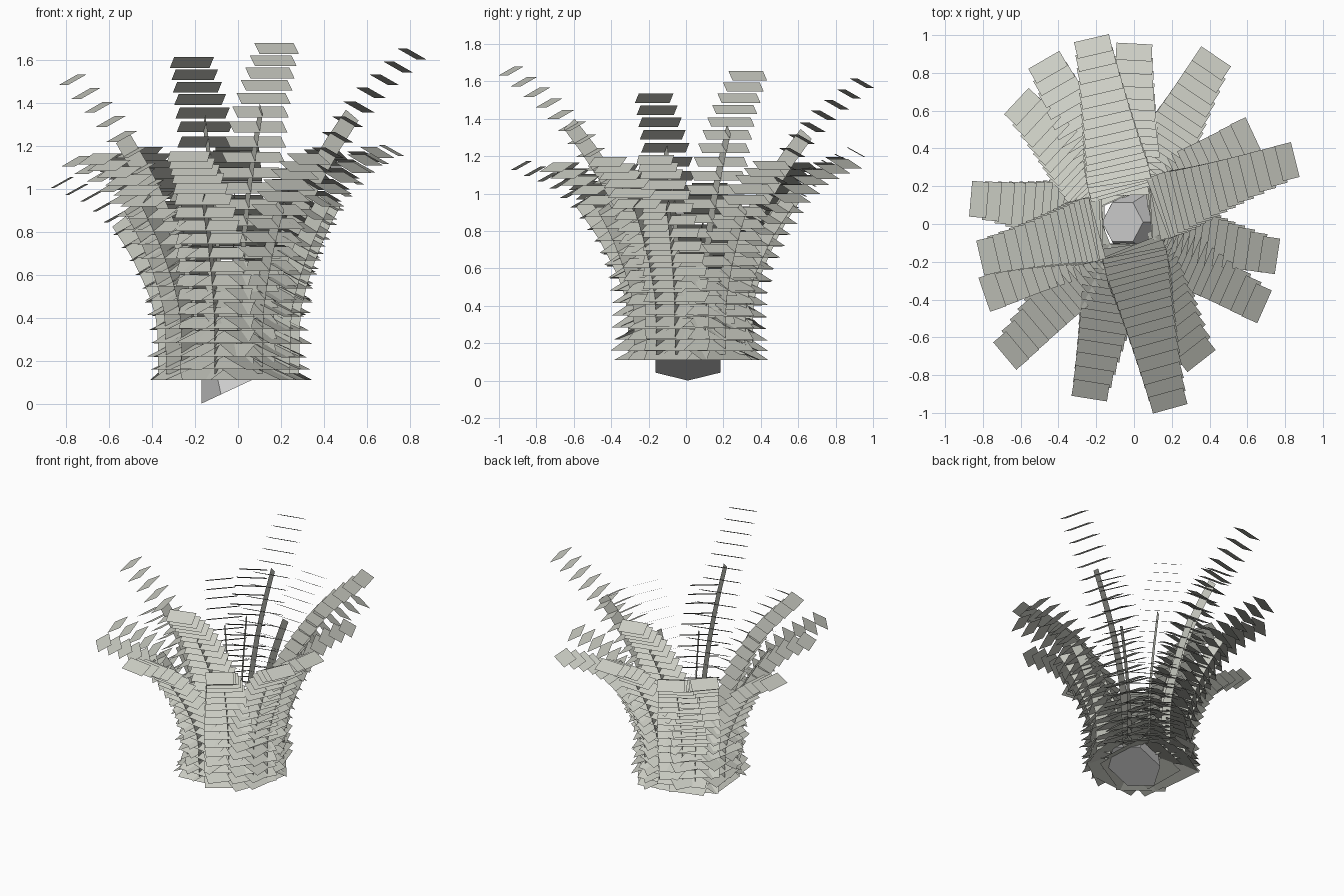
import bpy, bmesh, random
from math import radians, cos, sin
from mathutils import Vector, Matrix

if "Cube" in bpy.data.objects:
    bpy.data.objects.remove(bpy.data.objects["Cube"])

random.seed(4)
CENTER = Vector((-0.04, 0.02, 0))

# Side profiles (radius, height); the last point is stretched to each tip
TALL = [(0.19, 0.14), (0.20, 0.40), (0.26, 0.68), (0.38, 0.98), (0.50, 1.18),
        (0.62, 1.35), (0.72, 1.46), (0.94, 1.65)]
LOW = [(0.28, 0.14), (0.29, 0.42), (0.35, 0.60), (0.45, 0.80), (0.56, 0.96),
       (0.68, 1.07), (0.85, 1.15)]

# Fronds: leaf heading in degrees, tip x, tip y, tip height
TALL_TIPS = [(14, 0.81, 0.33, 1.63), (103, -0.215, 0.94, 1.59),
             (193, -0.77, -0.17, 1.51), (285.5, 0.18, -0.935, 1.655)]
LOW_TIPS = [(25, 0.59, 0.46, 1.15), (56, 0.41, 0.85, 1.16), (87, 0.0, 0.91, 1.22),
            (120, -0.455, 0.83, 1.17), (137, -0.59, 0.62, 1.14), (175, -0.82, 0.13, 1.03),
            (199, -0.75, -0.36, 1.13), (220, -0.65, -0.67, 1.14), (261, -0.23, -0.88, 1.15),
            (308, 0.33, -0.69, 1.14), (336, 0.65, -0.42, 1.17), (351.5, 0.715, -0.165, 1.18)]

leaf_mat = bpy.data.materials.new("leaf")
leaf_mat.diffuse_color = (0.6, 0.61, 0.55, 1)
leaf_mat.use_nodes = True
leaf_mat.node_tree.nodes["Principled BSDF"].inputs["Base Color"].default_value = leaf_mat.diffuse_color


def make_object(name, bm, mat=None):
    mesh = bpy.data.meshes.new(name)
    bm.to_mesh(mesh)
    bm.free()
    if mat:
        mesh.materials.append(mat)
    obj = bpy.data.objects.new(name, mesh)
    bpy.context.collection.objects.link(obj)
    return obj


def along(path, t):
    """Point at fraction t of the path length."""
    lengths = [(b - a).length for a, b in zip(path, path[1:])]
    d = t * sum(lengths)
    for a, b, n in zip(path, path[1:], lengths):
        if d <= n:
            return a.lerp(b, d / n)
        d -= n
    return path[-1].copy()


def frond(name, profile, heading, tx, ty, tz, stem_end, step):
    tip = Vector((tx, ty, 0)) - CENTER
    radial = tip.normalized()
    r0, z0 = profile[0]
    sr = (tip.length - r0) / (profile[-1][0] - r0)
    sz = (tz - z0) / (profile[-1][1] - z0)
    path = [CENTER + radial * (r0 + (r - r0) * sr) + Vector((0, 0, z0 + (z - z0) * sz))
            for r, z in profile]
    length = sum((b - a).length for a, b in zip(path, path[1:]))
    count = round(length / step)

    # Leaflets: flat quads drooping outward, broad and untidy at the base
    bm = bmesh.new()
    for i in range(count + 1):
        t = (i / count) ** 1.12
        base = max(0, 1 - t / 0.45)
        p = along(path, t)
        yaw = radians(heading + base * random.uniform(-18, 18))
        out = Vector((cos(yaw), sin(yaw), 0))
        side = Vector((-out.y, out.x, 0))
        w = (0.34 - 0.15 * max(0, (t - 0.35) / 0.65)) / 2
        half = out * (0.045 + 0.025 * base) - Vector((0, 0, 0.025 + 0.006 * base))
        corners = [p - half - side * w, p + half - side * w,
                   p + half + side * w, p - half + side * w]
        bm.faces.new([bm.verts.new(c) for c in corners])
    make_object(name + "_leaflets", bm, leaf_mat)

    # Stem: thin upright blade following the frond
    bm = bmesh.new()
    pairs = []
    for i in range(9):
        t = stem_end * i / 8
        p = along(path, t)
        d = (along(path, min(1, t + 0.03)) - along(path, max(0, t - 0.03))).normalized()
        n = radial * d.z - Vector((0, 0, d.dot(radial)))
        w = 0.055 - 0.015 * i / 8
        pairs.append((bm.verts.new(p - n * w), bm.verts.new(p + n * w)))
    for (a, b), (c, d) in zip(pairs, pairs[1:]):
        bm.faces.new((a, b, d, c))
    make_object(name + "_stem", bm, leaf_mat)


for k, tip in enumerate(TALL_TIPS):
    frond(f"tall_frond_{k + 1}", TALL, *tip, 0.76, 0.08)
for k, tip in enumerate(LOW_TIPS):
    frond(f"low_frond_{k + 1}", LOW, *tip, 0.7, 0.07)

# Root stub: tilted six-sided frustum under the crown
bm = bmesh.new()
bmesh.ops.create_cone(bm, segments=6, cap_ends=True, radius1=0.2, radius2=0.12, depth=0.17)
bmesh.ops.rotate(bm, verts=bm.verts, matrix=Matrix.Rotation(radians(30), 3, 'Z'))
far = max(bm.verts, key=lambda v: abs(v.co.x))
if abs(far.co.x) < 0.19:
    bmesh.ops.rotate(bm, verts=bm.verts, matrix=Matrix.Rotation(radians(30), 3, 'Z'))
bmesh.ops.rotate(bm, verts=bm.verts, matrix=Matrix.Rotation(radians(-25), 3, 'Y'))
low = min((v.co for v in bm.verts), key=lambda c: c.z).copy()
bmesh.ops.translate(bm, verts=bm.verts, vec=(-0.17 - low.x, 0.01, -low.z))
make_object("root_stub", bm)
